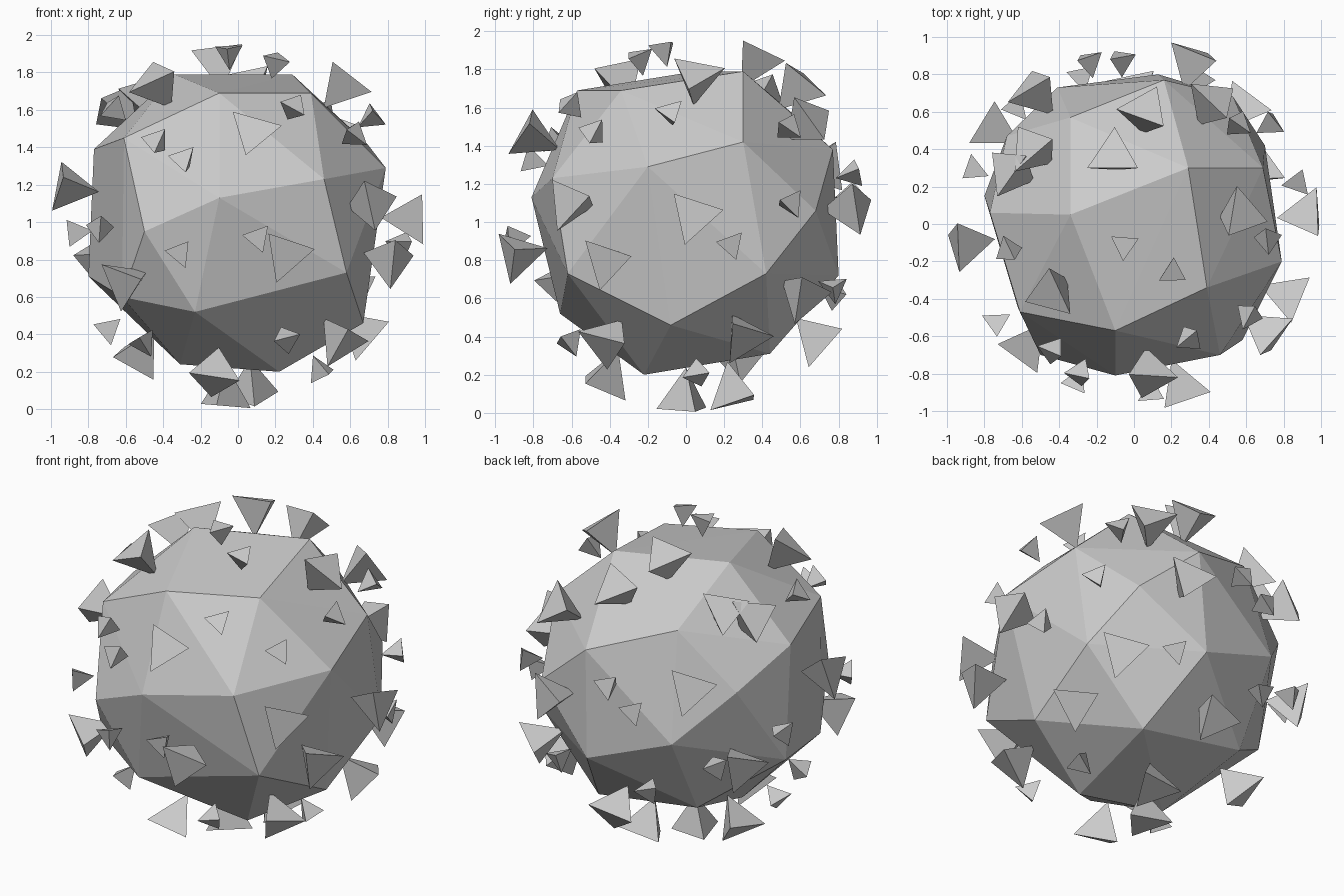
import bpy, bmesh, math
from mathutils import Vector

CENTRE = Vector((0, 0, 1))

# Irregular faceted core: corner points, relative to the centre
CORE = [
    (.29, .30, .79), (-.34, .05, .79), (-.10, -.57, .69), (.39, -.34, .69),
    (-.10, -.81, .13), (.46, -.70, .23), (.58, -.62, -.27), (.69, .30, .42),
    (.70, .42, -.27), (.67, -.08, -.54), (.22, -.22, -.80), (.30, .44, -.69),
    (.53, .68, .06), (.13, .80, -.28), (.16, .77, .38), (-.61, -.47, .45),
    (-.77, .06, .39), (-.34, .57, .56), (-.41, .73, -.08), (-.50, -.70, -.05),
    (-.80, .15, -.29), (-.62, -.45, -.40), (-.31, -.12, -.76), (-.68, .47, .22),
    (-.40, .46, -.58), (-.23, -.66, -.48), (.79, -.20, .29),
]

# Directions in which the spikes stand out
LARGE = [
    (.08, -.82, .47), (.25, -.90, -.17), (-.63, -.69, -.34), (.57, -.42, -.64),
    (-.13, -.45, -.85), (-.08, .0, -.96), (.08, .27, -.91), (.67, .30, -.60),
    (0, .71, -.62), (.60, .62, -.38), (-.54, .73, .30), (-.11, .37, .90),
    (.06, .60, .73), (.43, .66, .54), (.33, .88, .08), (.94, .04, .03),
    (.82, -.40, -.20), (.72, -.60, .10), (-.92, -.10, .20), (-.67, .29, .62),
    (-.54, .40, .66), (-.75, .53, -.20), (-.45, -.37, .77), (.57, .05, .76),
    (-.55, .28, -.71),
]
SMALL = [
    (-.43, -.67, .42), (-.28, -.78, .32), (-.30, -.84, -.16), (.10, -.89, -.08),
    (.25, -.60, -.61), (.45, .06, -.80), (-.50, -.40, -.63), (-.68, .10, -.56),
    (.34, .76, -.34), (-.07, .85, .25), (-.24, .85, .14), (.56, .54, .50),
    (.74, .55, .10), (.84, .22, -.11), (-.74, -.54, -.03), (-.85, .28, -.05),
    (-.66, -.14, .60), (-.05, -.11, .90), (.20, -.25, .85), (.30, -.62, .62),
    (.72, -.08, .57), (.61, -.48, .46), (-.62, .60, -.19), (-.29, .78, -.38),
]


def make_object(name, bm):
    bmesh.ops.recalc_face_normals(bm, faces=bm.faces[:])
    mesh = bpy.data.meshes.new(name)
    bm.to_mesh(mesh)
    bm.free()
    obj = bpy.data.objects.new(name, mesh)
    bpy.context.collection.objects.link(obj)
    return obj


def make_spikes(name, directions, reach, radius, height, twist):
    """Inverted tetrahedra: tip on the core, triangular base facing outward."""
    bm = bmesh.new()
    for d in directions:
        out = Vector(d).normalized()
        side = Vector((0, 0, 1)).cross(out).normalized()
        up = out.cross(side)
        tip = bm.verts.new(CENTRE + out * (reach - height))
        base = []
        for k in range(3):
            a = math.radians(twist + 120 * k)
            offset = side * math.cos(a) + up * math.sin(a)
            base.append(bm.verts.new(CENTRE + out * reach + offset * radius))
        bm.faces.new(base)
        for k in range(3):
            bm.faces.new((base[k], tip, base[(k + 1) % 3]))
    return make_object(name, bm)


# Core
bm = bmesh.new()
for p in CORE:
    bm.verts.new(CENTRE + Vector(p))
bmesh.ops.convex_hull(bm, input=bm.verts[:])
bmesh.ops.delete(bm, geom=[v for v in bm.verts if not v.link_faces], context='VERTS')
make_object("core", bm)

# Spikes in two sizes
make_spikes("large_spikes", LARGE, .985, .158, .22, 12)
make_spikes("small_spikes", SMALL, .945, .085, .125, 50)
